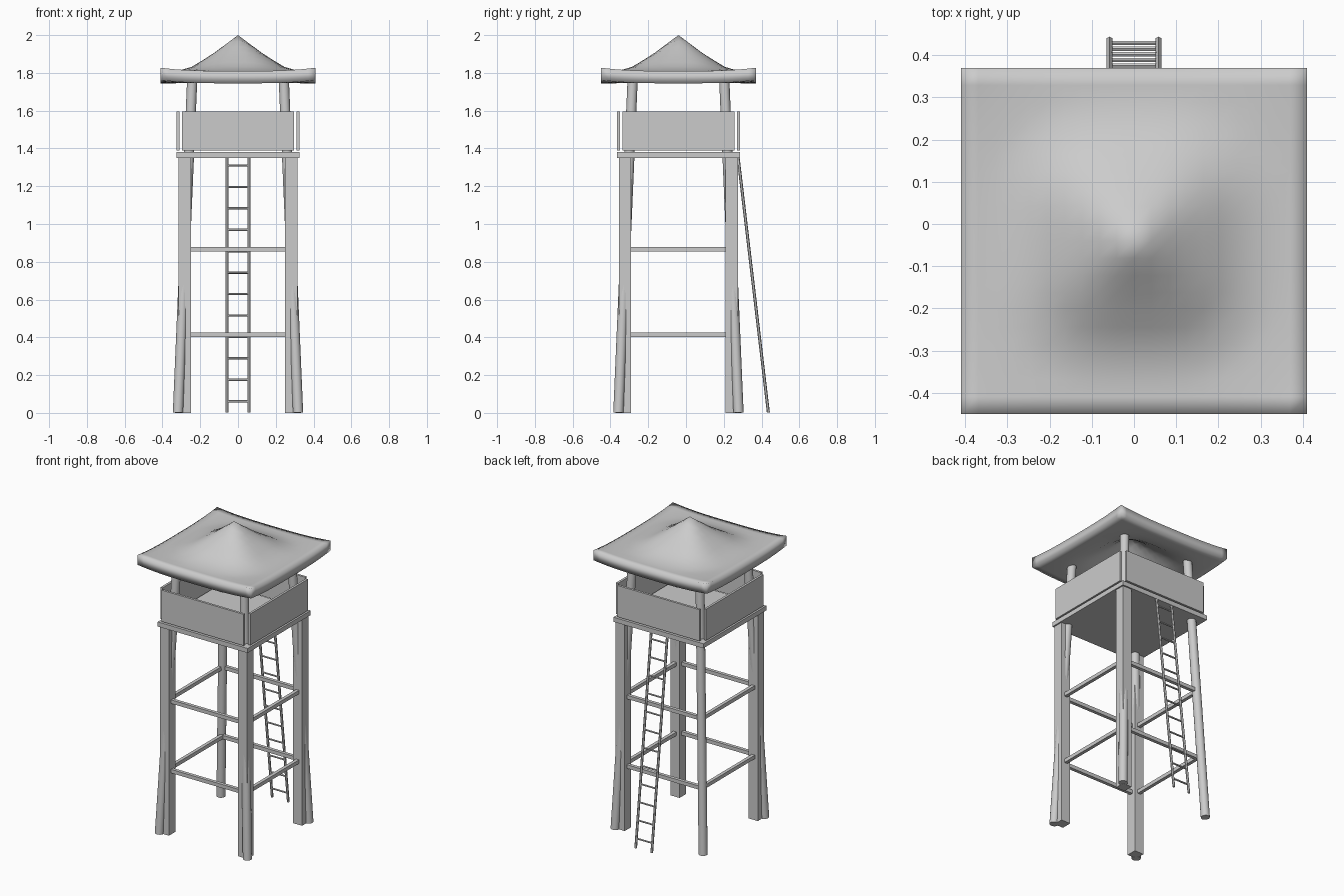
import bpy, bmesh
from mathutils import Vector

if "Cube" in bpy.data.objects:
    bpy.data.objects.remove(bpy.data.objects["Cube"])

CY = -0.04  # tower axis sits slightly forward because the ladder leans out at the back


def box(name, lo, hi):
    """Axis-aligned box in tower coordinates."""
    lo, hi = Vector(lo), Vector(hi)
    c = (lo + hi) / 2
    bpy.ops.mesh.primitive_cube_add(size=1, location=(c.x, c.y + CY, c.z))
    ob = bpy.context.object
    ob.name = name
    ob.scale = hi - lo
    return ob


def rod(name, a, b, r, sides):
    """Cylinder between two points in tower coordinates."""
    a, b = Vector(a), Vector(b)
    d = b - a
    c = (a + b) / 2
    bpy.ops.mesh.primitive_cylinder_add(vertices=sides, radius=r, depth=d.length,
                                        location=(c.x, c.y + CY, c.z))
    ob = bpy.context.object
    ob.name = name
    ob.rotation_mode = 'QUATERNION'
    ob.rotation_quaternion = d.to_track_quat('Z', 'Y')
    if sides > 8:
        bpy.ops.object.shade_smooth_by_angle()
    return ob


# Leaning round poles at every corner, square posts at all but the back left
for sx in (-1, 1):
    for sy in (-1, 1):
        rod("round_pole", (sx * .318, sy * .318, .001), (sx * .241, sy * .241, 1.80), .027, 16)
        if (sx, sy) != (-1, 1):
            xs = sorted((sx * .25, sx * .316))
            ys = sorted((sy * .25, sy * .316))
            box("square_post", (xs[0], ys[0], 0), (xs[1], ys[1], 1.352))

# Horizontal braces in two tiers
for z in (.413, .867):
    for s in (-.283, .283):
        box("brace_x", (-.283, s - .011, z - .012), (.283, s + .011, z + .012))
        box("brace_y", (s - .011, -.283, z - .012), (s + .011, .283, z + .012))

# Platform and its four parapet panels with open corners
box("platform", (-.325, -.325, 1.35), (.325, .325, 1.38))
for s in (-1, 1):
    a, b = sorted((s * .31, s * .325))
    box("parapet_x", (-.297, a, 1.39), (.297, b, 1.595))
    box("parapet_y", (a, -.297, 1.39), (b, .297, 1.595))

# Ladder leaning against the back
foot, top = Vector((0, .476, .002)), Vector((0, .316, 1.352))
for sx in (-.058, .058):
    off = Vector((sx, 0, 0))
    rod("ladder_rail", foot + off, top + off, .008, 6)
for i in range(12):
    p = foot.lerp(top, (.06 + i * .1136) / 1.352)
    rod("ladder_rung", p - Vector((.055, 0, 0)), p + Vector((.055, 0, 0)), .006, 6)

# Roof: peaked sheet with flared eaves and lifted corners
R = .41
PROFILE = [(0, 2.0), (.32, 1.902), (.59, 1.833), (.78, 1.810), (2, 1.808)]


def roof_z(x, y):
    u, v = abs(x) / R, abs(y) / R
    d = (u ** 3 + v ** 3) ** (1 / 3)
    for (d0, z0), (d1, z1) in zip(PROFILE, PROFILE[1:]):
        if d <= d1:
            break
    z = z0 + (z1 - z0) * (d - d0) / (d1 - d0)
    return z + .018 * (u * v) ** 3


bm = bmesh.new()
bmesh.ops.create_grid(bm, x_segments=20, y_segments=20, size=R)
for v in bm.verts:
    v.co.z = roof_z(v.co.x, v.co.y)
ext = bmesh.ops.extrude_face_region(bm, geom=bm.faces[:], use_keep_orig=True)
for v in ext["geom"]:
    if isinstance(v, bmesh.types.BMVert):
        v.co.z -= .065
bmesh.ops.recalc_face_normals(bm, faces=bm.faces[:])
for f in bm.faces:
    f.smooth = True
me = bpy.data.meshes.new("roof")
bm.to_mesh(me)
bm.free()
roof = bpy.data.objects.new("roof", me)
roof.location.y = CY
bpy.context.collection.objects.link(roof)
